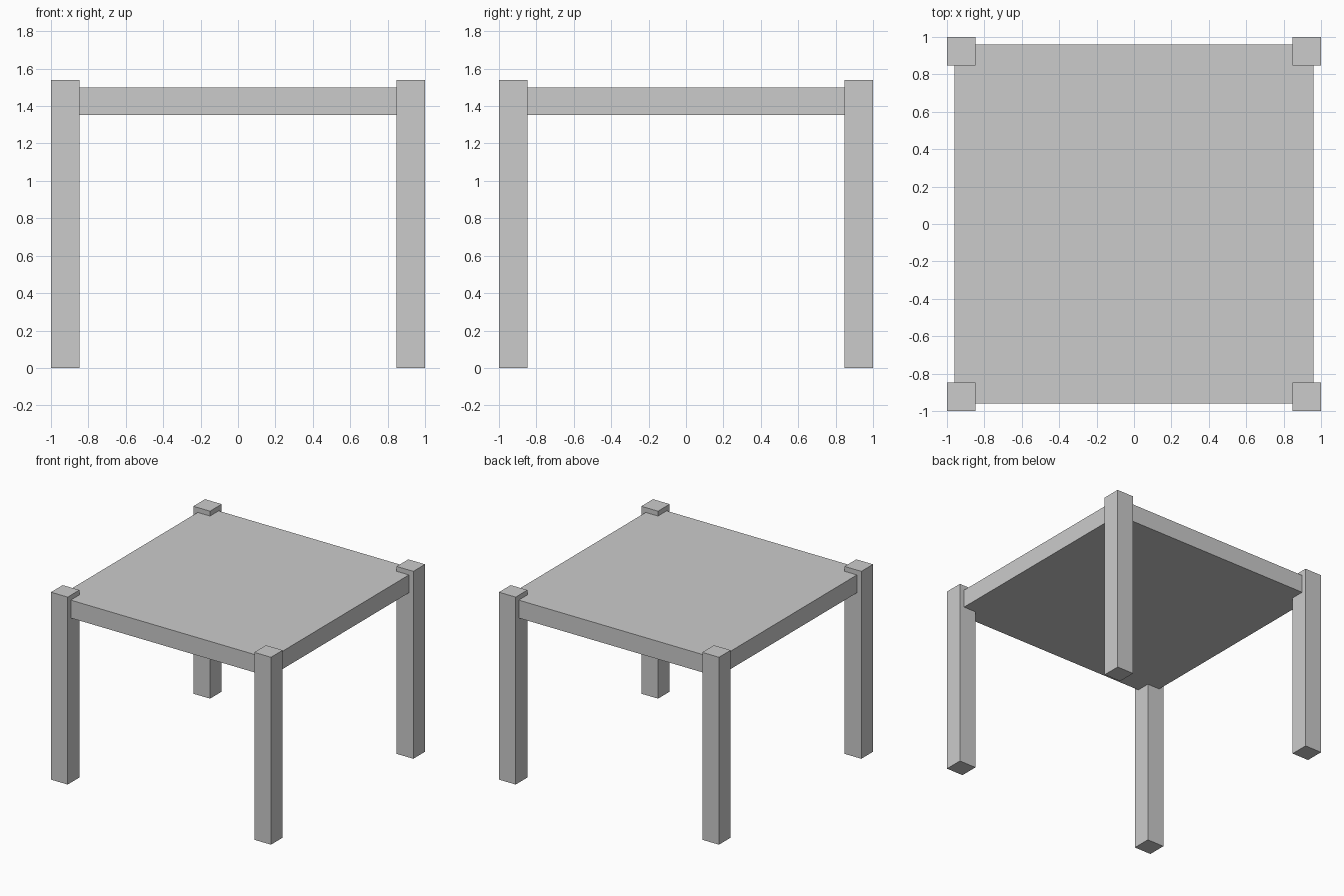
import bpy

if "Cube" in bpy.data.objects:
    bpy.data.objects.remove(bpy.data.objects["Cube"])


def box(name, lo, hi):
    """Axis-aligned box between two corners."""
    bpy.ops.mesh.primitive_cube_add(size=1, location=[(a + b) / 2 for a, b in zip(lo, hi)])
    ob = bpy.context.object
    ob.name = name
    ob.scale = [b - a for a, b in zip(lo, hi)]
    bpy.ops.object.transform_apply(location=False, rotation=False, scale=True)
    return ob


LEG = 0.152      # leg thickness
HEIGHT = 1.54    # leg tops stand slightly proud of the table top
INSET = 0.96     # half width of the table top

# Thick square table top, let into the legs
box("table_top", (-INSET, -INSET, 1.353), (INSET, INSET, 1.5))

# Four square corner legs
c = 1 - LEG / 2
for y_name, sy in (("front", -1), ("back", 1)):
    for x_name, sx in (("left", -1), ("right", 1)):
        x, y, h = sx * c, sy * c, LEG / 2
        box(f"{y_name}_{x_name}_leg", (x - h, y - h, 0), (x + h, y + h, HEIGHT))
